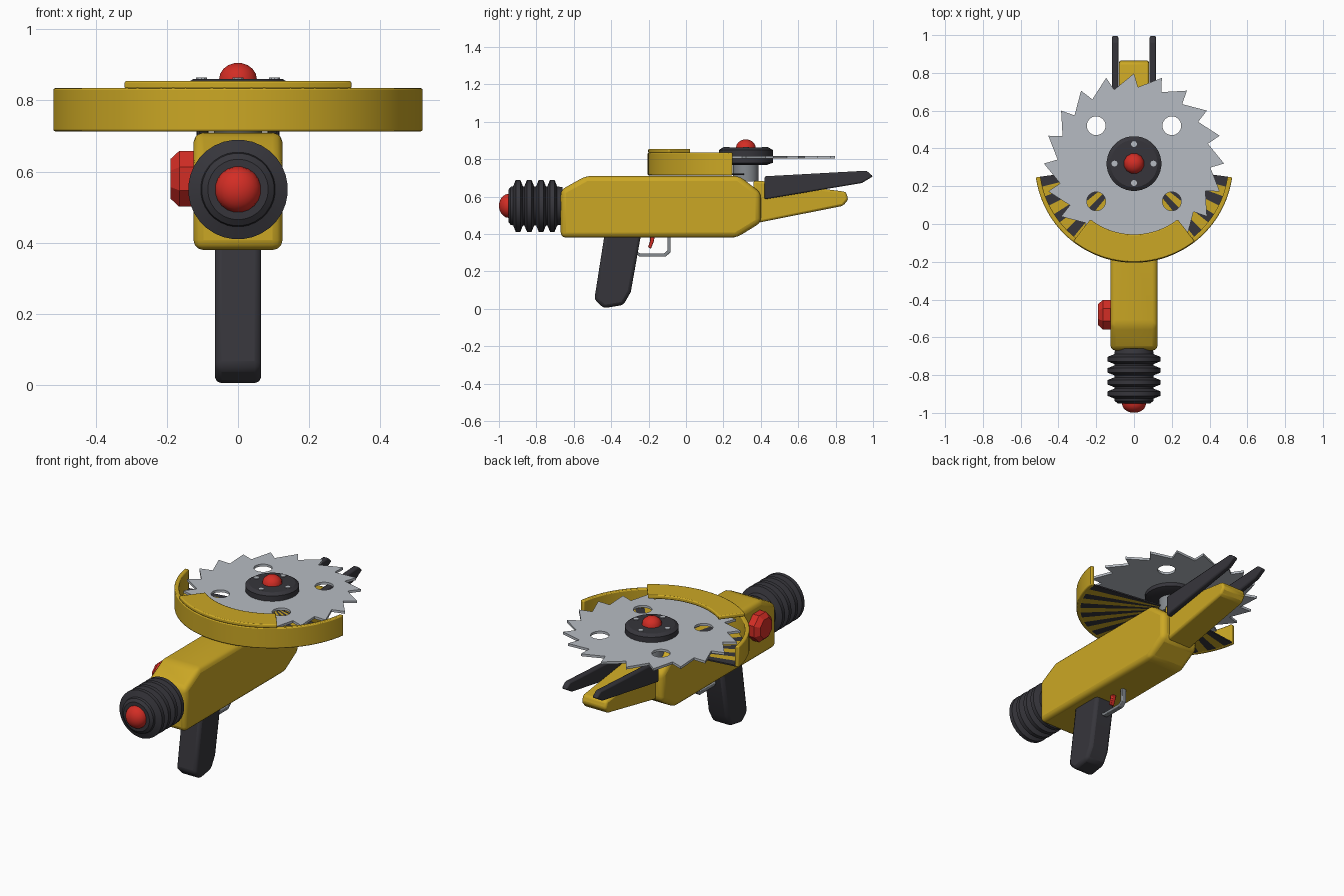
import bpy, bmesh, math
from mathutils import Matrix, Vector

if "Cube" in bpy.data.objects:
    bpy.data.objects.remove(bpy.data.objects["Cube"])


def material(name, rgb):
    m = bpy.data.materials.new(name)
    m.diffuse_color = (*rgb, 1)
    m.use_nodes = True
    m.node_tree.nodes["Principled BSDF"].inputs["Base Color"].default_value = m.diffuse_color
    return m


YELLOW = material("yellow paint", (0.60, 0.39, 0.018))
DARK = material("dark rubber", (0.037, 0.036, 0.044))
RED = material("red plastic", (0.65, 0.026, 0.018))
STEEL = material("blade steel", (0.47, 0.50, 0.54))
GREY = material("grey metal", (0.24, 0.26, 0.28))
HUB = Vector((0, 0.32, 0))


def finish(name, bm, mats, bevel=0, segments=2, smooth=True):
    bmesh.ops.recalc_face_normals(bm, faces=bm.faces[:])
    mesh = bpy.data.meshes.new(name)
    bm.to_mesh(mesh)
    bm.free()
    ob = bpy.data.objects.new(name, mesh)
    bpy.context.collection.objects.link(ob)
    for m in mats:
        mesh.materials.append(m)
    if bevel:
        mod = ob.modifiers.new("bevel", 'BEVEL')
        mod.width, mod.segments = bevel, segments
        mod.limit_method, mod.angle_limit = 'ANGLE', math.radians(25)
    if smooth:
        bpy.ops.object.select_all(action='DESELECT')
        ob.select_set(True)
        bpy.context.view_layer.objects.active = ob
        bpy.ops.object.shade_smooth_by_angle(angle=math.radians(30))
    return ob


def extrude_profile(name, pts, x0, x1, mat, bevel, segments=2):
    """Side outline (y, z) extruded from x0 to x1."""
    bm = bmesh.new()
    face = bm.faces.new([bm.verts.new((x0, y, z)) for y, z in pts])
    ext = bmesh.ops.extrude_face_region(bm, geom=[face])
    bmesh.ops.translate(bm, vec=(x1 - x0, 0, 0),
                        verts=[v for v in ext["geom"] if isinstance(v, bmesh.types.BMVert)])
    return finish(name, bm, [mat], bevel, segments)


def lathe(name, pts, loc, mat, sides=32, axis='Z', smooth=True):
    """Turned part from (radius, height) pairs, with closed ends."""
    rot = {'Z': Matrix(), '-Y': Matrix.Rotation(math.pi / 2, 4, 'X'),
           '-X': Matrix.Rotation(-math.pi / 2, 4, 'Y')}[axis]
    bm = bmesh.new()
    rings = []
    for r, h in pts:
        angles = [math.tau * (i + 0.5) / sides for i in range(sides)]
        rings.append([bm.verts.new((r * math.cos(a), r * math.sin(a), h)) for a in angles])
    for a, b in zip(rings, rings[1:]):
        for i in range(sides):
            j = (i + 1) % sides
            bm.faces.new((a[i], a[j], b[j], b[i]))
    bm.faces.new(rings[0])
    bm.faces.new(rings[-1])
    bm.transform(Matrix.Translation(loc) @ rot)
    return finish(name, bm, [mat], smooth=smooth)


def arc_box(name, r0, r1, z0, z1, a0, a1, steps, mats, bevel=0):
    """Box section swept around the hub; materials alternate per step."""
    bm = bmesh.new()
    rings = []
    for i in range(steps + 1):
        a = math.radians(a0 + (a1 - a0) * i / steps)
        d = Vector((math.cos(a), math.sin(a), 0))
        rings.append([bm.verts.new(HUB + d * r + Vector((0, 0, z)))
                      for r, z in ((r0, z0), (r1, z0), (r1, z1), (r0, z1))])
    for i, (a, b) in enumerate(zip(rings, rings[1:])):
        for k in range(4):
            f = bm.faces.new((a[k], a[(k + 1) % 4], b[(k + 1) % 4], b[k]))
            f.material_index = i % len(mats)
    bm.faces.new(rings[0])
    bm.faces.new(rings[-1])
    return finish(name, bm, mats, bevel)


def dome(radius, height, rings=5):
    return [(radius * math.cos(t), height * math.sin(t))
            for t in (math.radians(80) * i / rings for i in range(rings + 1))]


# Main body, tail and grip
extrude_profile("body", [(-0.67, 0.38), (0.27, 0.38), (0.40, 0.46), (0.40, 0.62),
                         (0.285, 0.71), (-0.535, 0.71), (-0.67, 0.635)],
                -0.125, 0.125, YELLOW, 0.028, 3)
extrude_profile("tail", [(0.36, 0.455), (0.84, 0.55), (0.868, 0.585), (0.855, 0.625),
                         (0.44, 0.68), (0.36, 0.685)], -0.08, 0.08, YELLOW, 0.012)
extrude_profile("grip", [(-0.435, 0.40), (-0.24, 0.40), (-0.295, 0.09), (-0.335, 0.02),
                         (-0.44, 0.003), (-0.49, 0.05)], -0.065, 0.065, DARK, 0.018)

# Pair of rear prongs
for side, label in ((-1, "left"), (1, "right")):
    extrude_profile(label + "_prong", [(0.42, 0.585), (0.94, 0.672), (1.0, 0.708), (0.965, 0.738),
                                       (0.42, 0.708)], side * 0.083, side * 0.117, DARK, 0.008)

# Trigger and its guard
extrude_profile("trigger", [(-0.19, 0.40), (-0.165, 0.40), (-0.172, 0.36), (-0.188, 0.32),
                            (-0.203, 0.33), (-0.193, 0.36)], -0.012, 0.012, RED, 0.003)
extrude_profile("trigger_guard", [(-0.27, 0.298), (-0.25, 0.278), (-0.11, 0.278), (-0.082, 0.302),
                                  (-0.082, 0.39), (-0.10, 0.39), (-0.10, 0.31),
                                  (-0.117, 0.296), (-0.245, 0.296), (-0.262, 0.305)],
                -0.014, 0.014, GREY, 0.003)

# Ribbed nozzle with a red tip
ribs = [(0.10, 0.0)]
for c in (0.055, 0.115, 0.178, 0.238):
    ribs += [(0.105, c - 0.026), (0.14, c - 0.012), (0.14, c + 0.012), (0.105, c + 0.026)]
ribs += [(0.102, 0.278), (0.085, 0.29)]
lathe("ribbed_nozzle", ribs, (0, -0.66, 0.55), DARK, axis='-Y')
lathe("nozzle_tip", dome(0.065, 0.052), (0, -0.948, 0.55), RED, 20, '-Y')

# Side knob
lathe("side_knob", [(0.085, 0), (0.085, 0.045), (0.06, 0.07)], (-0.12, -0.48, 0.58),
      RED, 8, '-X', smooth=False)

# Blade shield: outer wall, raised front cover and striped floor
arc_box("shield_wall", 0.50, 0.525, 0.713, 0.835, 188, 352, 40, [YELLOW], 0.006)
arc_box("shield_cover", 0.375, 0.522, 0.832, 0.855, 232, 308, 24, [YELLOW], 0.006)
arc_box("shield_floor", 0.07, 0.505, 0.714, 0.722, 188, 352, 27, [DARK, YELLOW])

# Spindle and hub discs
lathe("spindle", [(0.068, 0.68), (0.068, 0.79)], HUB, GREY)
lathe("lower_hub", [(0.11, 0.768), (0.145, 0.78), (0.145, 0.802)], HUB, DARK)
lathe("upper_hub", [(0.145, 0.815), (0.145, 0.848), (0.125, 0.861)], HUB, DARK)
lathe("hub_cap", dome(0.055, 0.047, 4), HUB + Vector((0, 0, 0.859)), RED, 12)
for i in range(4):
    a = i * math.pi / 2
    lathe("hub_bolt", [(0.016, 0.858), (0.016, 0.865)],
          HUB + Vector((0.103 * math.cos(a), 0.103 * math.sin(a), 0)), STEEL, 10)

# Saw blade with slanted teeth
bm = bmesh.new()
outline = []
for i in range(20):
    for deg, r in ((i * 18 - 3, 0.405), (i * 18, 0.477)):
        a = math.radians(deg)
        outline.append(bm.verts.new((r * math.cos(a), 0.32 + r * math.sin(a), 0.803)))
face = bm.faces.new(outline)
ext = bmesh.ops.extrude_face_region(bm, geom=[face])
bmesh.ops.translate(bm, vec=(0, 0, 0.014),
                    verts=[v for v in ext["geom"] if isinstance(v, bmesh.types.BMVert)])
blade = finish("saw_blade", bm, [STEEL], smooth=False)

# Four round holes through the blade
for i in range(4):
    a = math.radians(45 + 90 * i)
    cutter = lathe("hole_cutter", [(0.05, 0.78), (0.05, 0.84)],
                   HUB + Vector((0.283 * math.cos(a), 0.283 * math.sin(a), 0)), STEEL, 20)
    cutter.hide_render = True
    cutter.hide_viewport = True
    cut = blade.modifiers.new("hole", 'BOOLEAN')
    cut.operation, cut.object, cut.solver = 'DIFFERENCE', cutter, 'EXACT'
